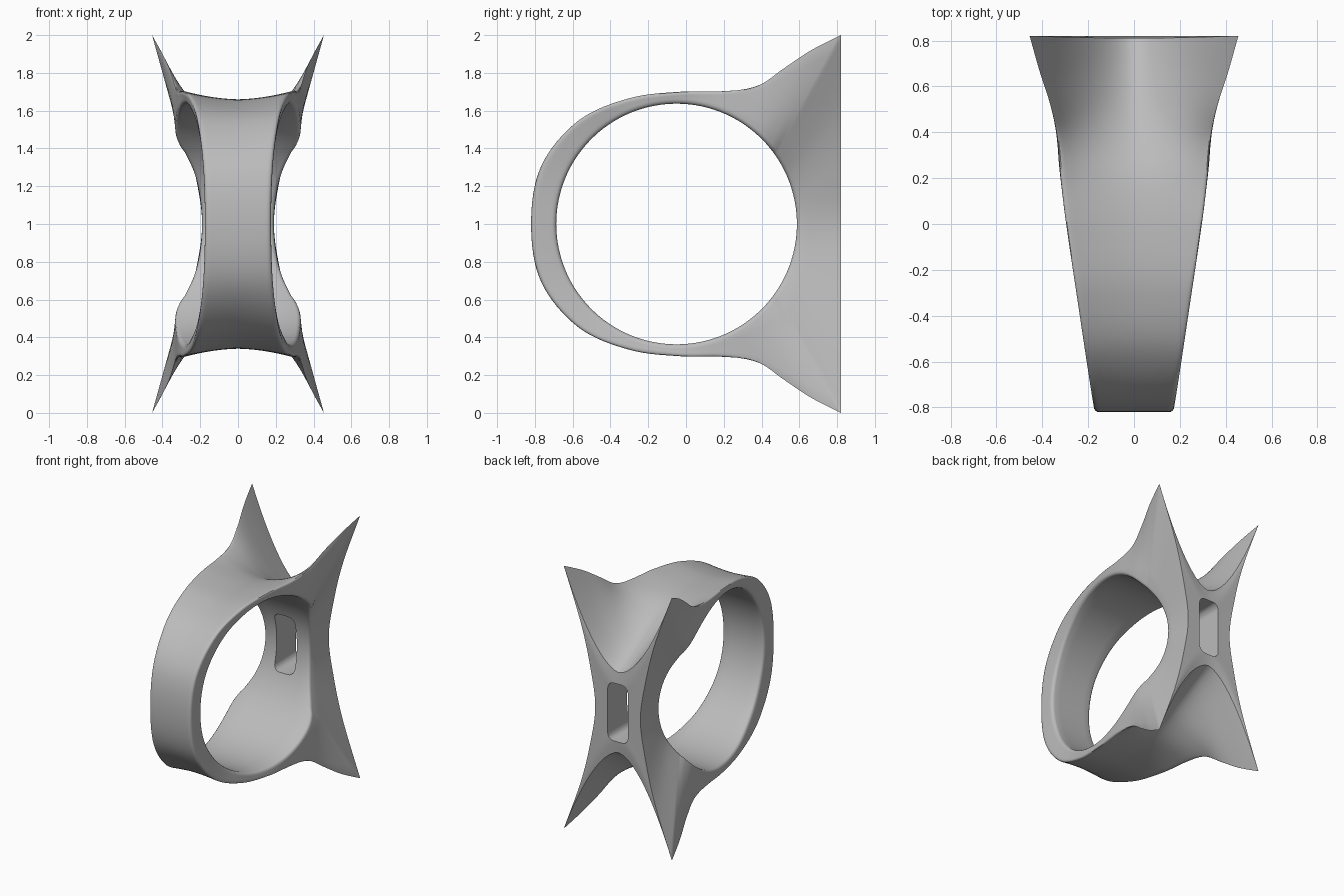
import bpy, bmesh, math
from mathutils import Vector

cube = bpy.data.objects.get("Cube")
if cube:
    bpy.data.objects.remove(cube, do_unlink=True)

HOLE_Y, HOLE_R, MID_Z = -0.05, 0.637, 1.0

# Stations of the upper half:
# hole angle, hole half width, crest half width, crest y, crest z, middle y, middle z
HORN = (36, .285, .455, .82, 1, .81, .305)
BAND = [HORN,
        (40, .31, .41, .66, .92, .70, .365),
        (47, .33, .365, .52, .83, .55, .455),
        (58, .33, .335, .38, .74, .38, .56),
        (72, .315, .32, .2, .71, .2, .635),
        (90, .285, .295, -.03, .705, -.04, .66),
        (110, .25, .255, -.3, .67, -.3, .64),
        (130, .21, .215, -.57, .55, -.56, .54),
        (155, .18, .185, -.765, .31, -.765, .31)]
FRONT = (180, .175, .175, -.82, 0, -.82, 0)
BACK = [HORN,
        (24, .23, .31, .82, .6, .82, .2),
        (12, .2, .23, .82, .28, .82, .1)]
WAIST = (0, .19, .19, .82, 0, .82, 0)


def flip(station, turn):
    a, wi, wc, cy, cz, my, mz = station
    return (turn - a, wi, wc, cy, -cz, my, -mz)


def spline(points, steps):
    """Smooth curve through the stations, last point left out."""
    out = []
    ext = [points[0]] + points + [points[-1]]
    for i in range(len(points) - 1):
        p0, p1, p2, p3 = ext[i:i + 4]
        for k in range(steps):
            t = k / steps
            out.append([0.5 * (2 * b + (c - a) * t + (2 * a - 5 * b + 4 * c - d) * t * t
                               + (3 * b - a - 3 * c + d) * t ** 3)
                        for a, b, c, d in zip(p0, p1, p2, p3)])
    return out


def section(station):
    """Closed cross-section: hole wall, rounded rim, side wall, dished outside."""
    angle, wi, wc, cy, cz, my, mz = station
    a = math.radians(angle)
    out = Vector((0, math.cos(a), math.sin(a)))
    rim = Vector((0, HOLE_Y, MID_Z)) + out * HOLE_R
    side = Vector((1, 0, 0))
    f = 0.022
    half = [rim + side * x for x in (0, wi * .3, wi * .6, wi - f)]
    for k in (1, 2, 3):
        b = k * math.pi / 6
        half.append(rim + side * (wi - f + f * math.sin(b)) + out * f * (1 - math.cos(b)))
    start = rim + side * wi + out * f
    crest = Vector((wc, cy, MID_Z + cz))
    middle = Vector((0, my, MID_Z + mz))

    def outer(s):
        p = middle.lerp(crest, s ** 1.7)
        p.x = wc * s
        return p

    # The crest rounding fades out towards the horn tips
    r = 0.025 * min(1, max(0, (min(angle, 360 - angle) - 36) / 30))
    end = crest + (start - crest).normalized() * r
    over = outer(1 - r / wc)
    half += [start.lerp(end, k / 6) for k in range(7)]
    half += [end * (1 - t) ** 2 + crest * 2 * t * (1 - t) + over * t * t for t in (.25, .5, .75)]
    half += [outer((1 - r / wc) * (1 - k / 12)) for k in range(13)]
    mirrored = [Vector((-p.x, p.y, p.z)) for p in reversed(half[1:-1])]
    return half + mirrored


# Ring body: one loft round the band and across the flat back
band_path = list(reversed([flip(s, 360) for s in BAND]))
back_path = [flip(s, 0) for s in reversed(BACK)]
rows = spline(BAND + [FRONT] + band_path, 8)
rows += spline(back_path[::-1][:1] and [flip(HORN, 0)] + [flip(s, 0) for s in BACK[1:]]
               + [WAIST] + BACK[::-1], 8)

bm = bmesh.new()
rings = [[bm.verts.new(p) for p in section(s)] for s in rows]
for i, ring in enumerate(rings):
    nxt = rings[(i + 1) % len(rings)]
    for j in range(len(ring)):
        k = (j + 1) % len(ring)
        bm.faces.new((ring[j], ring[k], nxt[k], nxt[j]))
bmesh.ops.remove_doubles(bm, verts=bm.verts, dist=1e-5)
bmesh.ops.recalc_face_normals(bm, faces=bm.faces)
mesh = bpy.data.meshes.new("ring_body")
bm.to_mesh(mesh)
bm.free()
body = bpy.data.objects.new("ring_body", mesh)
bpy.context.collection.objects.link(body)

# Slot through the back, with rounded corners
bm = bmesh.new()
bmesh.ops.create_cube(bm, size=1)
for v in bm.verts:
    v.co = Vector((v.co.x * .17, .7 + v.co.y * .5, MID_Z + v.co.z * .44))
along = [e for e in bm.edges if abs(e.verts[0].co.y - e.verts[1].co.y) > .1]
bmesh.ops.bevel(bm, geom=along, offset=.05, segments=5, profile=.5, affect='EDGES')
slot_mesh = bpy.data.meshes.new("slot_cutter")
bm.to_mesh(slot_mesh)
bm.free()
slot = bpy.data.objects.new("slot_cutter", slot_mesh)
slot.hide_render = True
bpy.context.collection.objects.link(slot)

bpy.context.view_layer.objects.active = body
body.select_set(True)
cut = body.modifiers.new("slot", 'BOOLEAN')
cut.operation = 'DIFFERENCE'
cut.solver = 'EXACT'
cut.object = slot
bpy.ops.object.modifier_apply(modifier=cut.name)
bpy.data.objects.remove(slot, do_unlink=True)

# Plain grey metal
grey = bpy.data.materials.new("plain_grey")
grey.use_nodes = True
colour = (.5, .5, .5, 1)
grey.diffuse_color = colour
grey.node_tree.nodes["Principled BSDF"].inputs["Base Color"].default_value = colour
body.data.materials.clear()
body.data.materials.append(grey)

for o in bpy.context.selected_objects:
    o.select_set(o == body)
bpy.ops.object.shade_smooth_by_angle(angle=math.radians(40))
